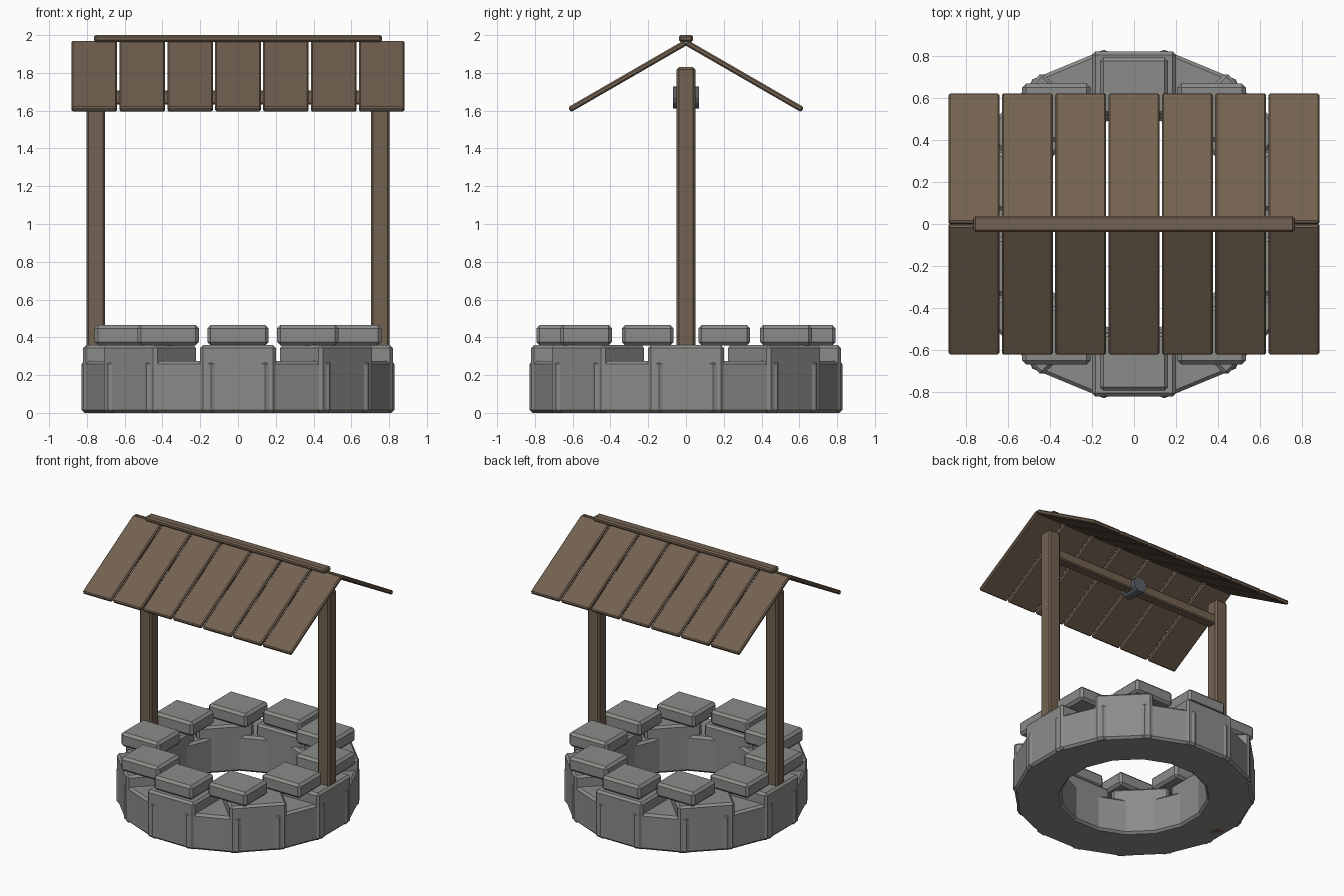
import bpy, bmesh
from math import radians, cos, sin, pi
from mathutils import Matrix

if "Cube" in bpy.data.objects:
    bpy.data.objects.remove(bpy.data.objects["Cube"])


def material(name, rgb):
    m = bpy.data.materials.new(name)
    m.diffuse_color = (*rgb, 1)
    m.use_nodes = True
    m.node_tree.nodes["Principled BSDF"].inputs["Base Color"].default_value = m.diffuse_color
    return m


WOOD = material("wood", (0.17, 0.12, 0.08))
STONE = material("stone", (0.26, 0.26, 0.25))
IRON = material("iron", (0.10, 0.115, 0.13))


def add(name, bm, mat, matrix):
    bmesh.ops.recalc_face_normals(bm, faces=bm.faces)
    mesh = bpy.data.meshes.new(name)
    bm.to_mesh(mesh)
    bm.free()
    mesh.materials.append(mat)
    ob = bpy.data.objects.new(name, mesh)
    ob.matrix_world = matrix
    bpy.context.collection.objects.link(ob)
    return ob


def box(name, size, loc, mat, bevel, rot=Matrix()):
    """Chamfered box centred on loc, turned by rot about its own centre."""
    bm = bmesh.new()
    bmesh.ops.create_cube(bm, size=1)
    bmesh.ops.scale(bm, vec=size, verts=bm.verts)
    bmesh.ops.bevel(bm, geom=bm.edges[:], offset=bevel, segments=1, affect='EDGES')
    return add(name, bm, mat, Matrix.Translation(loc) @ rot)


# Wall: sixteen overlapping blocks, tall and short in turn
for i in range(16):
    a = i * pi / 8
    h = 0.36 if i % 2 == 0 else 0.275
    name = "tall_wall_stone" if i % 2 == 0 else "short_wall_stone"
    box(name, (0.32, 0.40, h), (0.66 * cos(a), 0.66 * sin(a), h / 2),
        STONE, 0.016, Matrix.Rotation(a, 4, 'Z'))

# Cap stones: ten in a ring, all square to the axes
for i in range(10):
    a = radians(18 + 36 * i)
    box("cap_stone", (0.325, 0.275, 0.108),
        (0.628 * cos(a) if i not in (2, 7) else 0, 0.655 * sin(a), 0.412), STONE, 0.018)

# Posts and the beam between them
for s in (-1, 1):
    box("post", (0.1, 0.1, 1.83), (s * 0.753, 0, 0.915), WOOD, 0.012)
box("cross_beam", (1.5, 0.075, 0.075), (0, 0, 1.67), WOOD, 0.008)

# Pulley on the beam, axis front to back
bm = bmesh.new()
bmesh.ops.create_cone(bm, cap_ends=True, segments=12, radius1=0.058, radius2=0.058, depth=0.14)
add("pulley", bm, IRON, Matrix.Translation((0, 0, 1.67)) @ Matrix.Rotation(pi / 2, 4, 'X'))

# Roof: seven planks on each slope, pitched at thirty degrees
PITCH, LENGTH = radians(30), 0.71
for s in (-1, 1):
    for i in range(7):
        y = s * (LENGTH / 2 * cos(PITCH) + 0.002)
        z = 1.96 - LENGTH / 2 * sin(PITCH)
        box("roof_plank", (0.242, LENGTH, 0.03), ((i - 3) * 0.2535, y, z),
            WOOD, 0.008, Matrix.Rotation(-s * PITCH, 4, 'X'))

# Ridge board
box("ridge_board", (1.525, 0.075, 0.036), (0, 0, 1.982), WOOD, 0.01)
